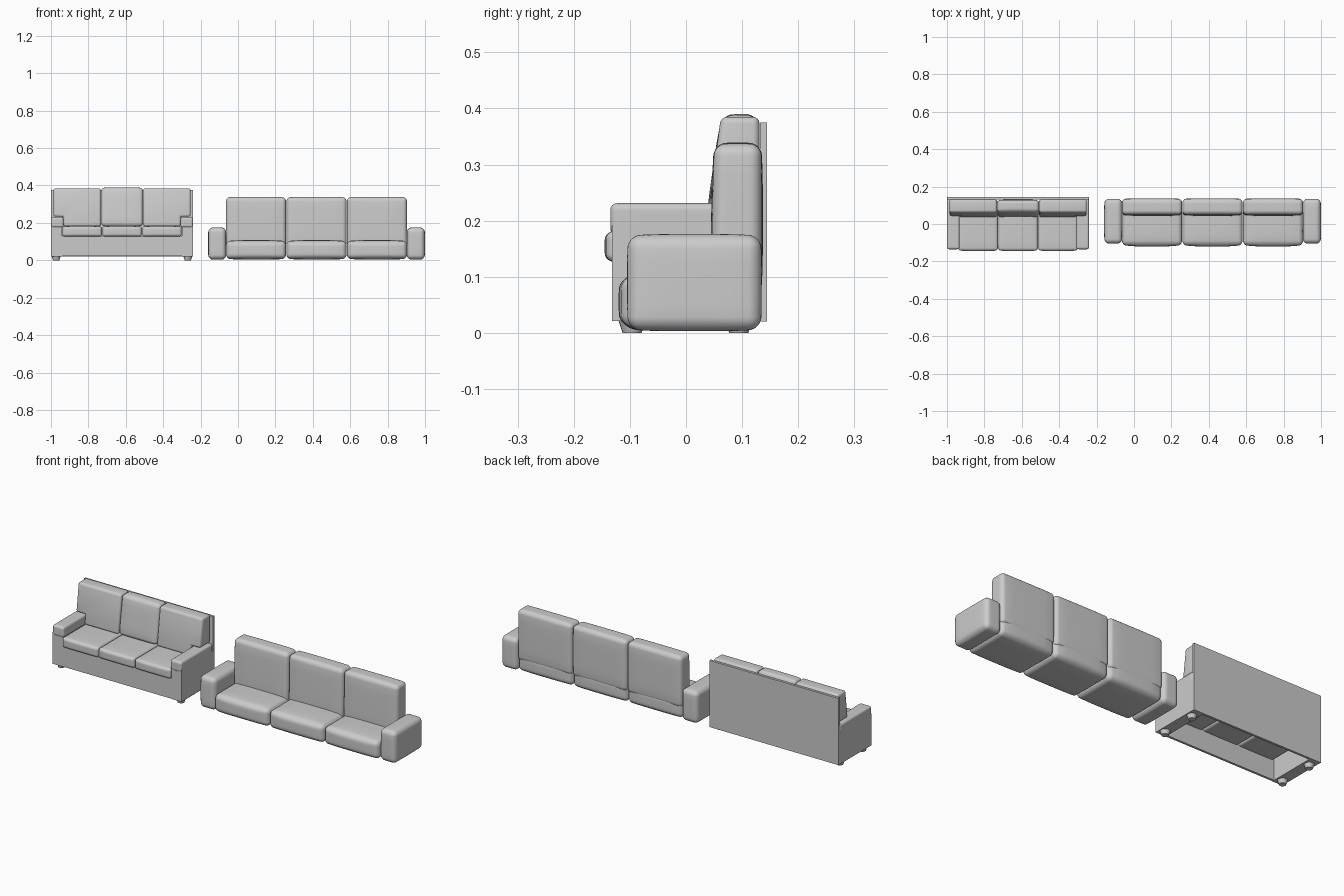
import bpy, bmesh, math
from mathutils import Vector

if "Cube" in bpy.data.objects:
    bpy.data.objects.remove(bpy.data.objects["Cube"])


def finish(bm, name):
    bmesh.ops.recalc_face_normals(bm, faces=bm.faces)
    me = bpy.data.meshes.new(name)
    bm.to_mesh(me)
    bm.free()
    ob = bpy.data.objects.new(name, me)
    bpy.context.collection.objects.link(ob)
    bpy.ops.object.select_all(action='DESELECT')
    bpy.context.view_layer.objects.active = ob
    ob.select_set(True)
    bpy.ops.object.shade_smooth_by_angle(angle=math.radians(35))
    return ob


def lean_front(bm, mid_y, z0, k):
    """Tilt the front half of a cushion backwards with height."""
    for v in bm.verts:
        if v.co.y < mid_y:
            v.co.y += k * (v.co.z - z0)


def soft_box(name, x, y, z, r, bulge=(0, 0, 0), lean=0):
    """Rounded, optionally crowned box filling the given (min, max) ranges."""
    lo, hi = Vector((x[0], y[0], z[0])), Vector((x[1], y[1], z[1]))
    c, h = (lo + hi) / 2, (hi - lo) / 2 - Vector(bulge)
    bm = bmesh.new()
    bmesh.ops.create_cube(bm, size=2)
    bmesh.ops.subdivide_edges(bm, edges=bm.edges[:], cuts=11, use_grid_fill=True)
    for v in bm.verts:
        core, d = Vector(), Vector()
        for i in range(3):
            t = abs(v.co[i])
            s = math.copysign(1, v.co[i])
            core[i] = s * (h[i] - r) * min(1, 2 * t)
            if t > 0.501:
                d[i] = s * math.tan((t - 0.5) * math.pi / 2)
        p = core + d.normalized() * r
        u = [min(1, abs(p[i]) / h[i]) for i in range(3)]
        q = p.copy()
        for i in range(3):
            a, b = (i + 1) % 3, (i + 2) % 3
            q[i] += bulge[i] * p[i] / h[i] * (1 - u[a] ** 4) * (1 - u[b] ** 4)
        v.co = c + q
    lean_front(bm, c.y, z[0], lean)
    return finish(bm, name)


def plain_box(name, x, y, z):
    bm = bmesh.new()
    bmesh.ops.create_cube(bm, size=1)
    for v in bm.verts:
        v.co = [(a[0] + a[1]) / 2 + t * (a[1] - a[0]) for a, t in zip((x, y, z), v.co)]
    return finish(bm, name)


def notched_cushion(name, outline, y, lean):
    """Extruded x-z outline with rounded edges."""
    bm = bmesh.new()
    f = bm.faces.new([bm.verts.new((px, y[0], pz)) for px, pz in outline])
    ext = bmesh.ops.extrude_face_region(bm, geom=[f])['geom']
    for v in ext:
        if isinstance(v, bmesh.types.BMVert):
            v.co.y = y[1]
    bmesh.ops.recalc_face_normals(bm, faces=bm.faces)
    bmesh.ops.bevel(bm, geom=bm.edges[:], offset=0.012, segments=4,
                    profile=0.5, affect='EDGES')
    lean_front(bm, sum(y) / 2, 0.185, lean)
    return finish(bm, name)


# ---- Small sofa on feet (left) ----
CX = -0.62
plain_box("small_back_panel", (CX - 0.38, CX + 0.38), (0.132, 0.144), (0.02, 0.375))
plain_box("small_front_rail", (CX - 0.322, CX + 0.322), (-0.132, -0.12), (0.022, 0.13))

for s in (-1, 1):
    # arm
    ax = sorted((CX + s * 0.38, CX + s * 0.32))
    plain_box("small_arm_body", ax, (-0.132, 0.134), (0.021, 0.19))
    ax = sorted((CX + s * 0.38, CX + s * 0.313))
    soft_box("small_arm_pad", ax, (-0.135, 0.134), (0.175, 0.231), 0.012)
    # feet
    for fy in (-0.096, 0.094):
        bm = bmesh.new()
        bmesh.ops.create_cone(bm, cap_ends=True, segments=20, radius1=0.017,
                              radius2=0.025, depth=0.024)
        bmesh.ops.translate(bm, verts=bm.verts, vec=(CX + s * 0.352, fy, 0.012))
        finish(bm, "small_foot")
    # outer back cushion, wrapping over the arm
    pts = [(0.113, 0.182), (0.313, 0.182), (0.313, 0.234),
           (0.367, 0.234), (0.367, 0.385), (0.113, 0.385)]
    notched_cushion("small_outer_back_cushion", [(CX + s * a, b) for a, b in pts],
                    (0.036, 0.131), 0.13)

soft_box("small_middle_back_cushion", (CX - 0.113, CX + 0.113), (0.032, 0.131),
         (0.18, 0.39), 0.016, (0.002, 0.004, 0.004), 0.14)

for i in range(3):
    x0 = CX - 0.32 + i * 0.2133
    soft_box("small_seat_cushion", (x0 + 0.001, x0 + 0.2123), (-0.145, 0.13),
             (0.124, 0.184), 0.013, (0, 0.004, 0.003))

# ---- Large low sofa (right) ----
for x in ((-0.16, -0.062), (0.902, 1.0)):
    soft_box("large_arm", x, (-0.105, 0.135), (0.003, 0.176), 0.022, (0.003, 0.002, 0.003))

for i in range(3):
    x0 = -0.065 + i * 0.3233
    x = (x0 + 0.001, x0 + 0.3223)
    soft_box("large_seat_cushion", x, (-0.12, 0.134), (0.003, 0.108), 0.022,
             (0.001, 0.008, 0.006))
    soft_box("large_back_cushion", x, (0.042, 0.137), (0.065, 0.339), 0.02,
             (0.001, 0.003, 0.003), 0.02)
